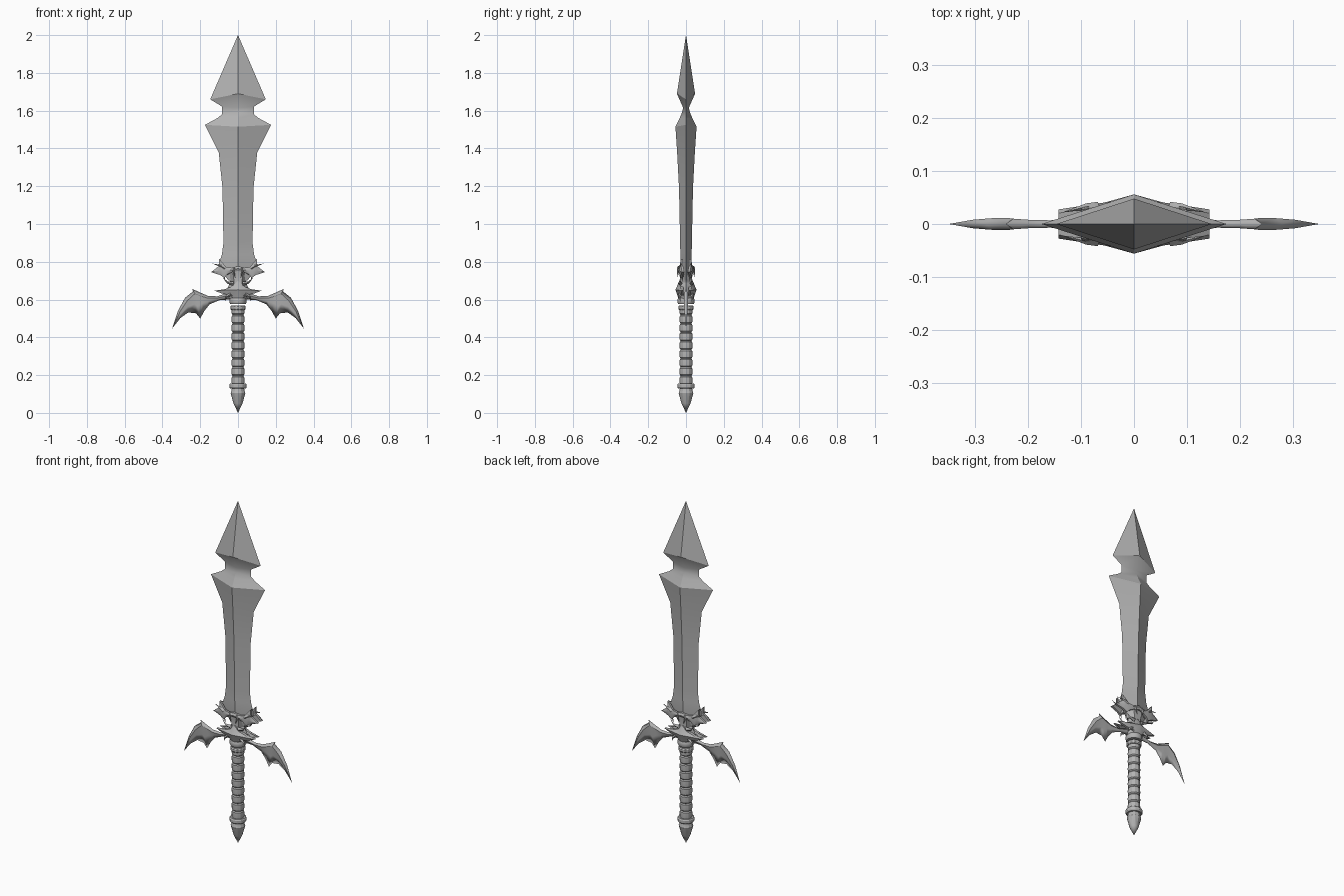
import bpy, bmesh, math
from mathutils import Vector

cube = bpy.data.objects.get("Cube")
if cube:
    bpy.data.objects.remove(cube)

steel = bpy.data.materials.new("grey_steel")
steel.use_nodes = True
GREY = (0.45, 0.45, 0.45, 1)
steel.diffuse_color = GREY
steel.node_tree.nodes["Principled BSDF"].inputs["Base Color"].default_value = GREY


def finish(name, bm, smooth=True, mirror=None):
    """Turn a bmesh into a named object, mirrored on the given (x, y) axes."""
    bmesh.ops.remove_doubles(bm, verts=bm.verts, dist=1e-5)
    bmesh.ops.recalc_face_normals(bm, faces=bm.faces)
    mesh = bpy.data.meshes.new(name)
    bm.to_mesh(mesh)
    bm.free()
    mesh.materials.append(steel)
    ob = bpy.data.objects.new(name, mesh)
    bpy.context.collection.objects.link(ob)
    bpy.ops.object.select_all(action="DESELECT")
    ob.select_set(True)
    bpy.context.view_layer.objects.active = ob
    if smooth:
        bpy.ops.object.shade_smooth_by_angle(angle=math.radians(28))
    if mirror:
        mod = ob.modifiers.new("mirror", "MIRROR")
        mod.use_axis = (mirror[0], mirror[1], False)
        mod.merge_threshold = 0.0005
    return ob


def loft(bm, rings, closed=True):
    """Skin a list of equal-length point rings."""
    rows = [[bm.verts.new(p) for p in ring] for ring in rings]
    n = len(rows[0])
    for a, b in zip(rows, rows[1:]):
        for i in range(n if closed else n - 1):
            j = (i + 1) % n
            bm.faces.new((a[i], a[j], b[j], b[i]))
    return rows


def lathe(name, profile, sides=12):
    """Revolve (radius, z) points around the z axis."""
    bm = bmesh.new()
    turn = [2 * math.pi * i / sides for i in range(sides)]
    loft(bm, [[(r * math.cos(t), r * math.sin(t), z) for t in turn] for r, z in profile])
    return finish(name, bm)


def thorn(bm, points, radius, sides=4):
    """Curved spike that tapers along its points."""
    pts = [Vector(p) for p in points]
    rings = []
    for k, p in enumerate(pts):
        d = (pts[min(k + 1, len(pts) - 1)] - pts[max(k - 1, 0)]).normalized()
        u = d.cross(Vector((0, 1, 0))).normalized()
        v = d.cross(u)
        r = max(radius * (1 - k / (len(pts) - 1)), 0.0002)
        rings.append([p + r * (math.cos(a) * u + math.sin(a) * v)
                      for a in (2 * math.pi * i / sides for i in range(sides))])
    loft(bm, rings)


# Blade: diamond sections as (half width, edge z, half depth, ridge z)
sections = [(0.05, 0.70, 0.028, 0.70), (0.105, 0.78, 0.03, 0.78), (0.085, 0.84, 0.03, 0.84),
            (0.077, 0.90, 0.031, 0.90), (0.082, 1.19, 0.037, 1.19), (0.102, 1.38, 0.047, 1.38),
            (0.175, 1.525, 0.056, 1.515), (0.11, 1.56, 0.034, 1.56), (0.085, 1.58, 0.021, 1.59),
            (0.085, 1.622, 0.015, 1.615), (0.147, 1.66, 0.048, 1.69), (0.0003, 2.0, 0.0003, 2.0)]
bm = bmesh.new()
loft(bm, [[(w, 0, ez), (0, d, rz), (-w, 0, ez), (0, -d, rz)] for w, ez, d, rz in sections])
bmesh.ops.holes_fill(bm, edges=bm.edges)
finish("blade", bm)

# Grip: repeated wrapped bands with narrow grooves between them
grip = []
bands, low, high = 9, 0.15, 0.565
step = (high - low) / bands
for i in range(bands):
    z = low + i * step
    grip += [(0.028, z), (0.033, z + 0.006), (0.034, z + step / 2),
             (0.033, z + step - 0.006), (0.028, z + step)]
lathe("grip", grip)
lathe("pommel", [(0.03, 0.15), (0.034, 0.118), (0.039, 0.105), (0.024, 0.05), (0.0, 0.0)])
for name, z, r, h in (("pommel_ring", 0.143, 0.046, 0.013),
                      ("grip_top_ring", 0.556, 0.041, 0.012),
                      ("grip_collar", 0.592, 0.045, 0.016)):
    lathe(name, [(0.02, z - h), (r - 0.004, z - h), (r, z - h / 2),
                 (r, z + h / 2), (r - 0.004, z + h), (0.02, z + h)])

# Guard core joining the grip to the blade
bm = bmesh.new()
core = [(0.03, 0.58, 0.025), (0.06, 0.62, 0.034), (0.06, 0.655, 0.034),
        (0.04, 0.69, 0.027), (0.055, 0.75, 0.034)]
loft(bm, [[(w, 0, z), (w / 2, d, z), (-w / 2, d, z), (-w, 0, z), (-w / 2, -d, z), (w / 2, -d, z)]
          for w, z, d in core])
bmesh.ops.holes_fill(bm, edges=bm.edges)
finish("guard_core", bm)

# Four-pointed star boss on both faces
bm = bmesh.new()
star = [(0, 0.70), (0.025, 0.672), (0.07, 0.655), (0.125, 0.647), (0.085, 0.632),
        (0.04, 0.622), (0, 0.588)]
hub = bm.verts.new((0, -0.056, 0.652))
rim = [bm.verts.new((x, -0.034 + 0.1 * x, z)) for x, z in star]
back = [bm.verts.new((x, -0.012, z)) for x, z in star]
for i in range(len(star) - 1):
    bm.faces.new((hub, rim[i], rim[i + 1]))
    bm.faces.new((rim[i], back[i], back[i + 1], rim[i + 1]))
finish("star_boss", bm, mirror=(True, True))

# Bat wings: leading edge, raised bone and scalloped trailing edge
lead = [(0.04, 0.64), (0.11, 0.617), (0.16, 0.62), (0.20, 0.637), (0.243, 0.657),
        (0.238, 0.643), (0.28, 0.61), (0.318, 0.54), (0.35, 0.445)]
bone = [(0.04, 0.625), (0.11, 0.608), (0.16, 0.607), (0.20, 0.62), (0.228, 0.63),
        (0.235, 0.625), (0.268, 0.595), (0.305, 0.54), (0.35, 0.445)]
trail = [(0.04, 0.60), (0.095, 0.598), (0.15, 0.575), (0.178, 0.54), (0.20, 0.50),
         (0.222, 0.527), (0.263, 0.532), (0.305, 0.502), (0.35, 0.445)]
depth = [0.014, 0.008, 0.007, 0.008, 0.010, 0.011, 0.011, 0.008, 0.0]
bm = bmesh.new()
loft(bm, [[(a[0], 0, a[1]), (b[0], -d, b[1]),
           ((b[0] + c[0]) / 2, -d * 0.55, (b[1] + c[1]) / 2), (c[0], 0, c[1])]
          for a, b, c, d in zip(lead, bone, trail, depth)], closed=False)
finish("wings", bm, mirror=(True, True))

# Horned crown plates hugging the base of the blade
crown_top = [(0, 0.777), (0.035, 0.768), (0.062, 0.772), (0.10, 0.815), (0.10, 0.778), (0.143, 0.745)]
crown_low = [(0, 0.752), (0.03, 0.745), (0.055, 0.735), (0.072, 0.715), (0.095, 0.73), (0.143, 0.745)]
bm = bmesh.new()
rings = []
for (tx, tz), (lx, lz) in zip(crown_top, crown_low):
    mx, mz = (tx + lx) / 2, (tz + lz) / 2
    y = lambda x: -0.046 + 0.15 * x
    rings.append([(tx, y(tx) + 0.016, tz), (tx, y(tx) + 0.004, tz), (mx, y(mx) - 0.003, mz),
                  (lx, y(lx) + 0.004, lz), (lx, y(lx) + 0.016, lz)])
loft(bm, rings)
finish("crown_plates", bm, mirror=(True, True))

# Curved thorns and fangs around the crown and star
bm = bmesh.new()
thorn(bm, [(0.07, -0.03, 0.765), (0.09, -0.033, 0.778), (0.135, -0.022, 0.79)], 0.012)
thorn(bm, [(0.02, -0.036, 0.765), (0.024, -0.042, 0.75), (0.014, -0.045, 0.715)], 0.011)
thorn(bm, [(0.025, -0.03, 0.685), (0.055, -0.033, 0.69), (0.08, -0.03, 0.715)], 0.012)
thorn(bm, [(0.05, -0.02, 0.75), (0.075, -0.02, 0.725), (0.068, -0.02, 0.695)], 0.013)
thorn(bm, [(0.04, -0.03, 0.63), (0.06, -0.034, 0.615), (0.07, -0.03, 0.59)], 0.011)
finish("thorns", bm, mirror=(True, True))
